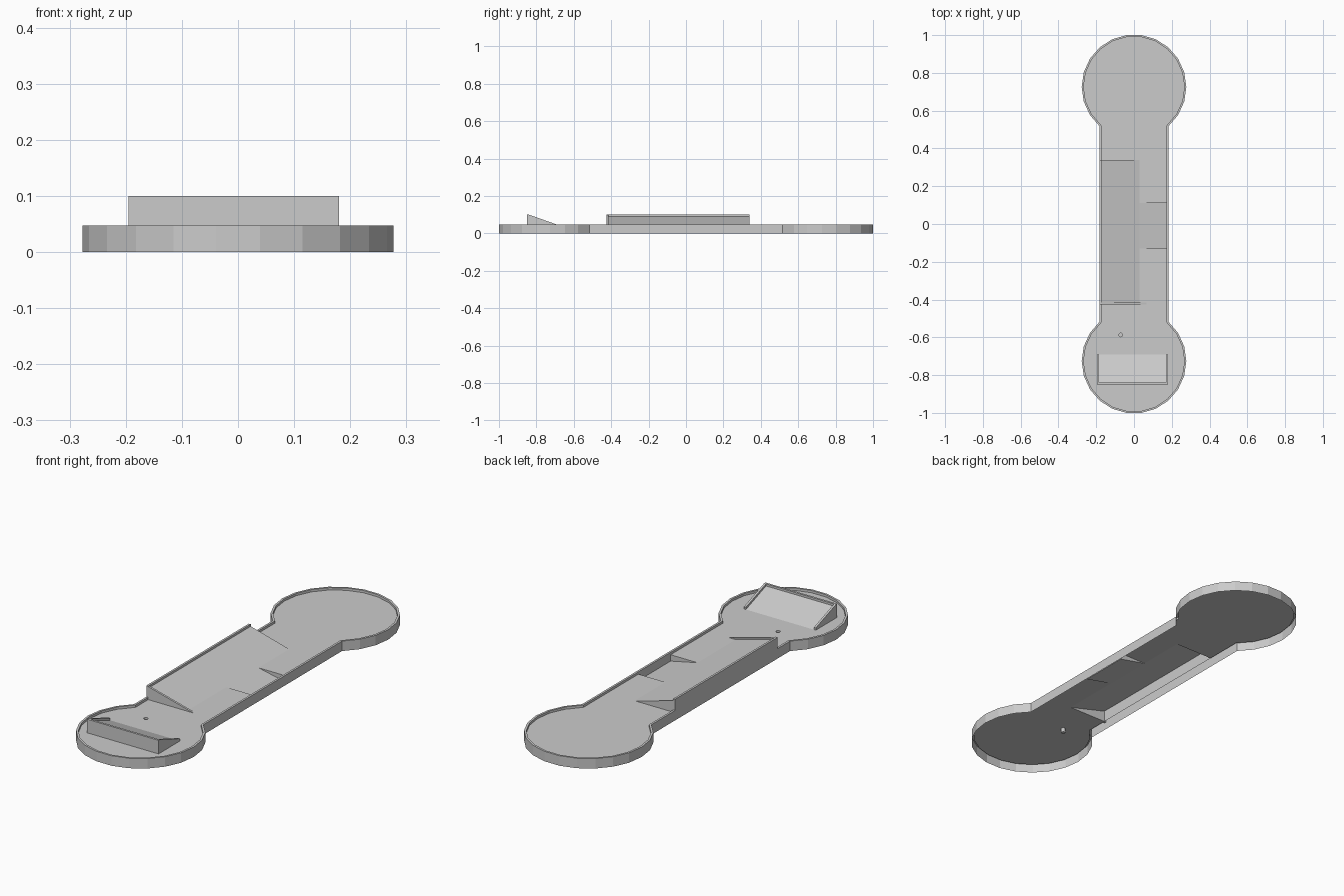
import bpy, bmesh, math
from mathutils import Vector

if "Cube" in bpy.data.objects:
    bpy.data.objects.remove(bpy.data.objects["Cube"])

FLOOR, RIM, LIP, HIGH = 0.036, 0.047, 0.010, 0.10
R, CY, STEP = 0.277, 0.726, 2 * math.pi / 22
RAMP_Y0, RAMP_Y1, RAMP_X = -0.425, 0.34, 0.03
PIT_Y0, PIT_Y1, PIT_Z = -0.13, 0.11, 0.006


def finish(name, bm):
    bmesh.ops.remove_doubles(bm, verts=bm.verts, dist=1e-5)
    bmesh.ops.dissolve_degenerate(bm, edges=bm.edges, dist=1e-5)
    bmesh.ops.recalc_face_normals(bm, faces=bm.faces)
    me = bpy.data.meshes.new(name)
    bm.to_mesh(me)
    bm.free()
    ob = bpy.data.objects.new(name, me)
    bpy.context.collection.objects.link(ob)
    return ob


def face(bm, pts):
    return bm.faces.new([bm.verts.new(p) for p in pts])


def prism(name, profile, axis, a, b):
    """Extrude a 2D profile (u, z) from a to b along x or y."""
    bm = bmesh.new()
    at = (lambda u, z, t: (t, u, z)) if axis == 'x' else (lambda u, z, t: (u, t, z))
    va = [bm.verts.new(at(u, z, a)) for u, z in profile]
    vb = [bm.verts.new(at(u, z, b)) for u, z in profile]
    bm.faces.new(va)
    bm.faces.new(vb)
    n = len(profile)
    for i in range(n):
        bm.faces.new((va[i], va[(i + 1) % n], vb[(i + 1) % n], vb[i]))
    return finish(name, bm)


# Dumbbell outline, counter-clockwise: back arc then front arc
back = [Vector((R * math.cos(i * STEP), CY + R * math.sin(i * STEP))) for i in range(-3, 15)]
outer = back + [-p for p in back]
n = len(outer)


def inset(i):
    p, a, b = outer[i], outer[i - 1], outer[(i + 1) % n]
    d1, d2 = (p - a).normalized(), (b - p).normalized()
    n1, n2 = Vector((-d1.y, d1.x)), Vector((-d2.y, d2.x))
    return p + (n1 + n2) * LIP / (1 + n1.dot(n2))


inner = [inset(i) for i in range(n)]
XO, XI, YI = outer[0].x, inner[0].x, inner[0].y

# Rim wall: outside, top and inside strips, stepping up beside the side ramp
stations = [(o, i, RIM, FLOOR) for o, i in zip(outer, inner)]
step = []
for y, tops in ((RAMP_Y1, (RIM, HIGH)), (RAMP_Y0, (HIGH, RIM))):
    for t in tops:
        step.append((Vector((-XO, y)), Vector((-XI, y)), t, FLOOR))
stations[18:18] = step
bm = bmesh.new()
rings = []
for o, i, top, low in stations:
    rings.append([bm.verts.new(c) for c in
                  ((o.x, o.y, 0), (o.x, o.y, top), (i.x, i.y, top), (i.x, i.y, low))])
for k, r in enumerate(rings):
    s = rings[(k + 1) % len(rings)]
    for j in range(3):
        bm.faces.new((r[j], s[j], s[j + 1], r[j + 1]))
finish("rim_wall", bm)

# Corridor floor, leaving openings for the side ramp and the sloping pit
bm = bmesh.new()
ys = [-YI, RAMP_Y0, PIT_Y0, PIT_Y1, RAMP_Y1, YI]
for xa, xb in ((-XI, RAMP_X), (RAMP_X, XI)):
    for ya, yb in zip(ys, ys[1:]):
        on_ramp = xa < 0 and ya >= RAMP_Y0 and yb <= RAMP_Y1
        in_pit = xa > 0 and ya == PIT_Y0
        if not (on_ramp or in_pit):
            face(bm, [(xa, ya, FLOOR), (xb, ya, FLOOR), (xb, yb, FLOOR), (xa, yb, FLOOR)])
# Round back floor
face(bm, [(p.x, p.y, FLOOR) for p in inner[:18]])
finish("fairway_floor", bm)

# Round front floor with the small hole and its cup
bm = bmesh.new()
edges = []
cup = [Vector((-0.07 + 0.01 * math.cos(a * math.pi / 6), -0.587 + 0.01 * math.sin(a * math.pi / 6)))
       for a in range(12)]
for loop in (inner[18:], cup):
    vs = [bm.verts.new((p.x, p.y, FLOOR)) for p in loop]
    edges += [bm.edges.new((vs[i - 1], vs[i])) for i in range(len(vs))]
bmesh.ops.triangle_fill(bm, use_beauty=True, edges=edges)
for i in range(12):
    p, q = cup[i - 1], cup[i]
    face(bm, [(p.x, p.y, FLOOR), (q.x, q.y, FLOOR), (q.x, q.y, 0.015), (p.x, p.y, 0.015)])
face(bm, [(p.x, p.y, 0.015) for p in cup])
finish("hole_floor", bm)

# Side ramp: hollow bank rising to the left, with closed back end
bm = bmesh.new()
TOP = HIGH - LIP
face(bm, [(-XI, RAMP_Y0, TOP), (RAMP_X, RAMP_Y0, FLOOR), (RAMP_X, RAMP_Y1, FLOOR), (-XI, RAMP_Y1, TOP)])
face(bm, [(-XI, RAMP_Y1, FLOOR), (-XI, RAMP_Y1, TOP), (RAMP_X, RAMP_Y1, FLOOR)])
finish("side_ramp", bm)
prism("side_ramp_curb", [(-XO, FLOOR), (-XO, HIGH), (0.065, FLOOR)], 'y', RAMP_Y0, RAMP_Y0 + LIP)

# Pit sloping down toward the right wall
bm = bmesh.new()
face(bm, [(RAMP_X, PIT_Y0, FLOOR), (XI, PIT_Y0, PIT_Z), (XI, PIT_Y1, PIT_Z), (RAMP_X, PIT_Y1, FLOOR)])
for y in (PIT_Y0, PIT_Y1):
    face(bm, [(RAMP_X, y, FLOOR), (XI, y, PIT_Z), (XI, y, FLOOR)])
face(bm, [(XI, PIT_Y0, PIT_Z), (XI, PIT_Y1, PIT_Z), (XI, PIT_Y1, FLOOR), (XI, PIT_Y0, FLOOR)])
finish("side_pit", bm)

# Front backstop wedge with raised curbs on three sides
bm = bmesh.new()
face(bm, [(-0.185, -0.84, TOP), (0.17, -0.84, TOP), (0.17, -0.69, FLOOR), (-0.185, -0.69, FLOOR)])
finish("backstop_ramp", bm)
curb = [(-0.85, FLOOR), (-0.85, HIGH), (-0.84, HIGH), (-0.69, RIM), (-0.69, FLOOR)]
prism("backstop_curb_left", curb, 'x', -0.195, -0.185)
prism("backstop_curb_right", curb, 'x', 0.17, 0.18)
prism("backstop_wall", [(-0.85, FLOOR), (-0.85, HIGH), (-0.84, HIGH), (-0.84, FLOOR)], 'x', -0.185, 0.17)
